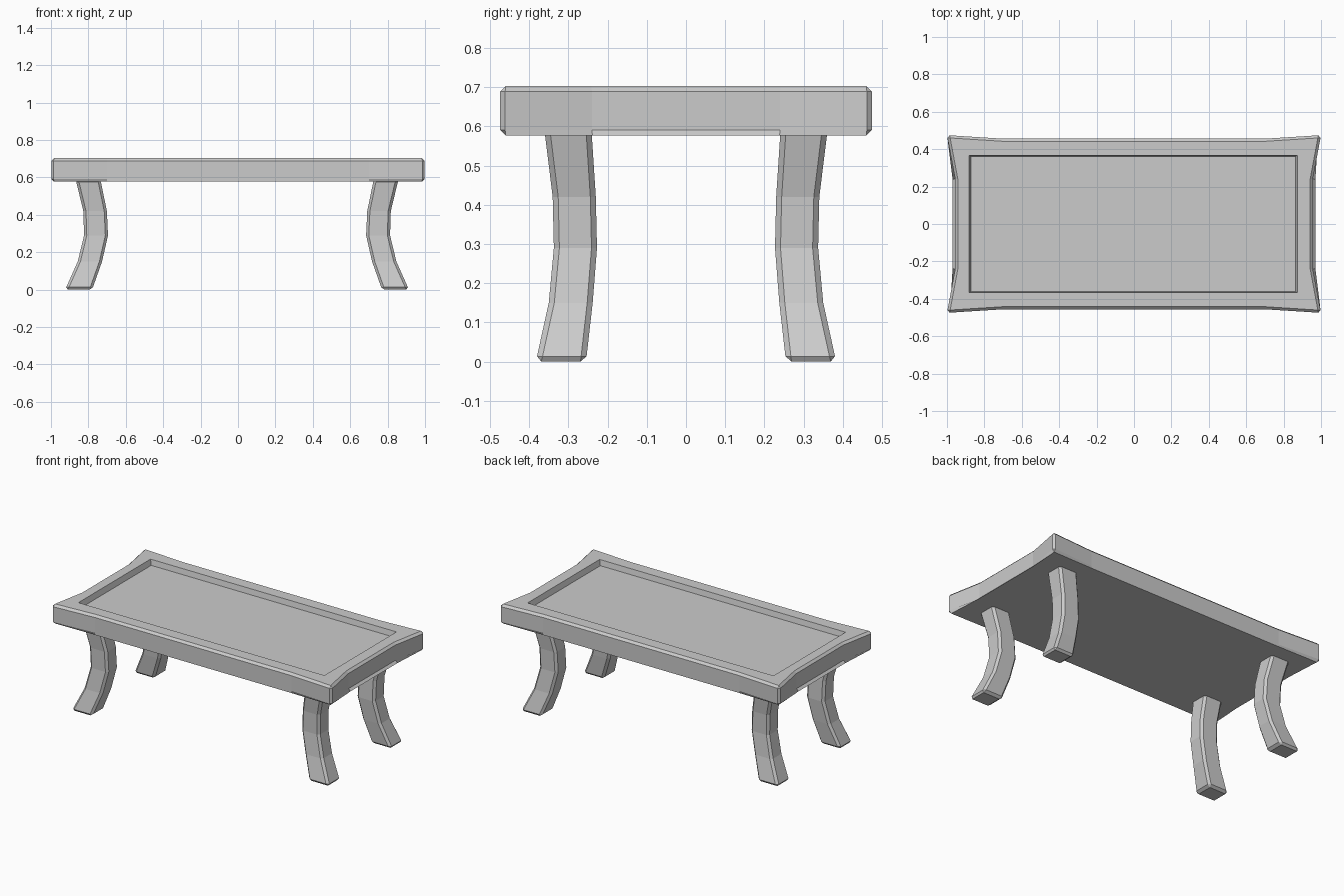
import bpy, bmesh

if "Cube" in bpy.data.objects:
    bpy.data.objects.remove(bpy.data.objects["Cube"])

def make_object(name, bm):
    bmesh.ops.recalc_face_normals(bm, faces=bm.faces)
    mesh = bpy.data.meshes.new(name)
    bm.to_mesh(mesh)
    bm.free()
    obj = bpy.data.objects.new(name, mesh)
    bpy.context.collection.objects.link(obj)
    return obj

def loft(bm, rings):
    """Skin a list of point rings and cap both ends."""
    vs = [[bm.verts.new(p) for p in r] for r in rings]
    n = len(vs[0])
    for a, b in zip(vs, vs[1:]):
        for i in range(n):
            j = (i + 1) % n
            bm.faces.new((a[i], a[j], b[j], b[i]))
    bm.faces.new(vs[0][::-1])
    bm.faces.new(vs[-1])
    return vs

def outline(cx, cy, mx, my, z, ox=0.0):
    """Rectangle-like loop: corners (cx, cy), sides pulled in to mx / my."""
    bx, by = 0.7, 0.24
    pts = [(-cx, -cy), (-bx, -my), (bx, -my), (cx, -cy), (mx, -by), (mx, by),
           (cx, cy), (bx, my), (-bx, my), (-cx, cy), (-mx, by), (-mx, -by)]
    return [(x + ox, y, z) for x, y in pts]

# Table top: waisted slab with a shallow sunken panel
bm = bmesh.new()
rings = loft(bm, [
    outline(1.0, 0.475, 0.956, 0.456, 0.577),
    outline(1.0, 0.475, 0.956, 0.456, 0.703),
    outline(0.877, 0.367, 0.877, 0.367, 0.703, -0.004),
    outline(0.867, 0.36, 0.867, 0.36, 0.668, -0.004)])
outer = set(rings[0] + rings[1])
corners = {r[i] for r in rings[:2] for i in (0, 3, 6, 9)}
edges = []
for e in bm.edges:
    a, b = e.verts
    if a in outer and b in outer:
        flat = abs(a.co.z - b.co.z) < 1e-4
        if flat or (a in corners and b in corners):
            edges.append(e)
bmesh.ops.bevel(bm, geom=edges, offset=0.014, segments=1, affect='EDGES')
make_object("table_top", bm)

# Legs: (z, x inner, x outer, y inner, y outer) sections of the curved leg
sections = [(0.0, 0.775, 0.919, 0.255, 0.383),
            (0.15, 0.722, 0.852, 0.238, 0.350),
            (0.29, 0.690, 0.818, 0.227, 0.337),
            (0.42, 0.696, 0.822, 0.230, 0.340),
            (0.59, 0.731, 0.863, 0.241, 0.361)]
for side, sx in (("left", -1), ("right", 1)):
    for end, sy in (("front", -1), ("back", 1)):
        bm = bmesh.new()
        loft(bm, [[(sx * x - 0.005, sy * y, z)
                   for x, y in ((x0, y0), (x1, y0), (x1, y1), (x0, y1))]
                  for z, x0, x1, y0, y1 in sections])
        leg = make_object(f"{end}_{side}_leg", bm)
        bev = leg.modifiers.new("edge_bevel", 'BEVEL')
        bev.width = 0.014
        bev.segments = 1
        bev.limit_method = 'ANGLE'
        bev.angle_limit = 0.7
